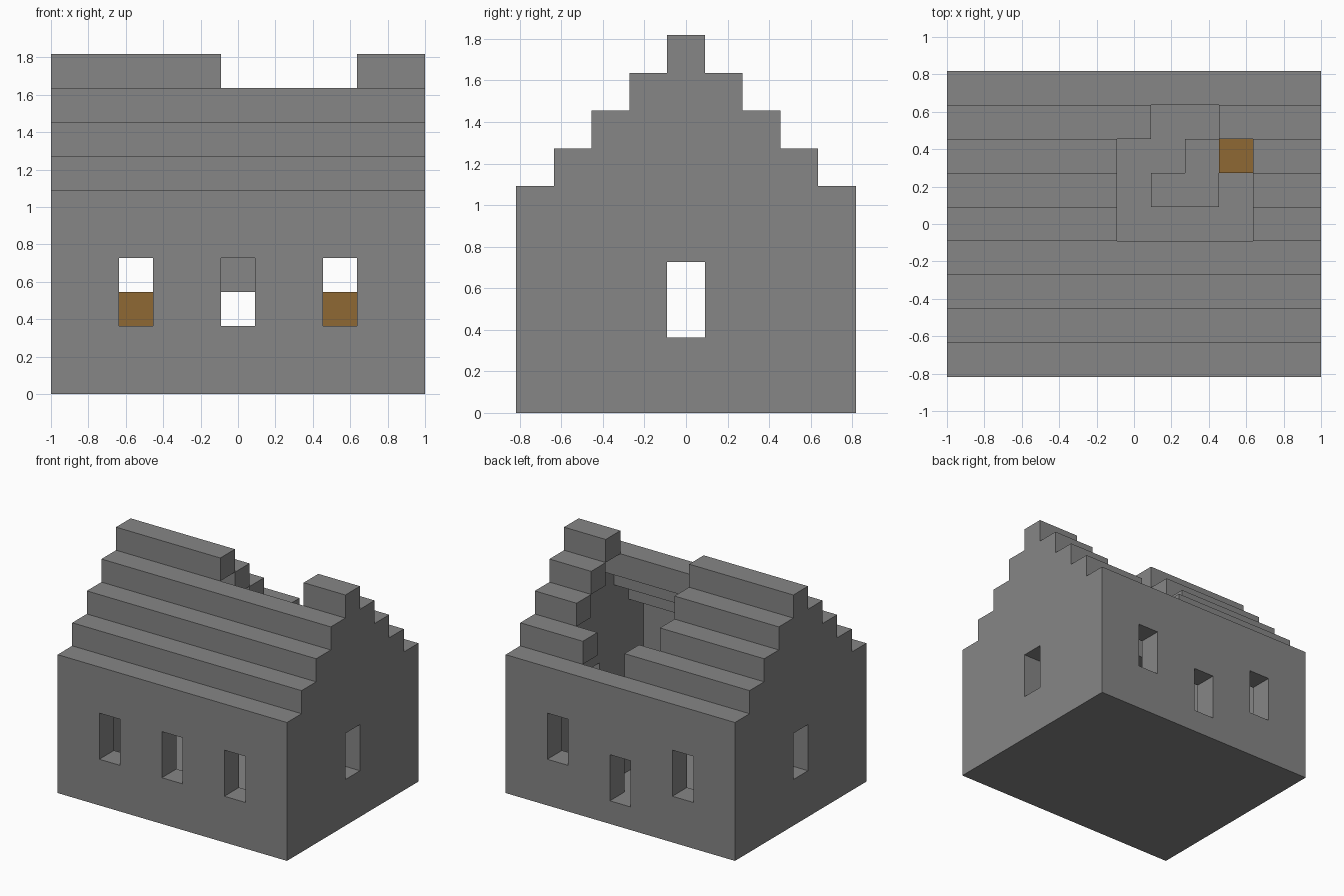
import bpy
import bmesh
from mathutils import Vector

default = bpy.data.objects.get("Cube")
if default:
    bpy.data.objects.remove(default, do_unlink=True)

# The house sits on a block grid: 11 wide, 9 deep, 10 high
W, D = 11, 9
U = 2 / W


def make_material(name, color):
    mat = bpy.data.materials.new(name)
    mat.use_nodes = True
    mat.diffuse_color = color
    mat.node_tree.nodes["Principled BSDF"].inputs["Base Color"].default_value = color
    return mat


STONE = make_material("stone grey", (0.238, 0.238, 0.238, 1))
WOOD = make_material("wood brown", (0.275, 0.141, 0.034, 1))


def point(x, y, z):
    return Vector(((x - W / 2) * U, (y - D / 2) * U, z * U))


def prism(name, profile, x0, x1, mat):
    """Extrude a (y, z) profile from x0 to x1, in block units."""
    bm = bmesh.new()
    face = bm.faces.new([bm.verts.new(point(x0, y, z)) for y, z in profile])
    out = bmesh.ops.extrude_face_region(bm, geom=[face])
    verts = [v for v in out["geom"] if isinstance(v, bmesh.types.BMVert)]
    bmesh.ops.translate(bm, verts=verts, vec=((x1 - x0) * U, 0, 0))
    bmesh.ops.recalc_face_normals(bm, faces=bm.faces)
    mesh = bpy.data.meshes.new(name)
    bm.to_mesh(mesh)
    bm.free()
    mesh.materials.append(mat)
    obj = bpy.data.objects.new(name, mesh)
    bpy.context.collection.objects.link(obj)
    return obj


def box(name, x, y, z, mat=STONE):
    return prism(name, [(y[0], z[0]), (y[1], z[0]), (y[1], z[1]), (y[0], z[1])], *x, mat)


def cut(obj, x, y, z):
    """Cut a window opening through a wall."""
    cutter = box("window_cutter", x, y, z)
    cutter.hide_render = True
    mod = obj.modifiers.new("window", "BOOLEAN")
    mod.operation = "DIFFERENCE"
    mod.solver = "EXACT"
    mod.object = cutter
    bpy.context.view_layer.objects.active = obj
    bpy.ops.object.modifier_apply(modifier=mod.name)
    bpy.data.objects.remove(cutter, do_unlink=True)


# Floor
box("floor", (1, W - 1), (1, D - 1), (0, 1))

# Long walls; the middle opening at the back sits one block lower
for name, y, middle in (("front_wall", 0, 2), ("back_wall", D - 1, 1)):
    wall = box(name, (0, W), (y, y + 1), (0, 6))
    for x, z in ((2, 2), (5, middle), (8, 2)):
        cut(wall, (x, x + 1), (y - 0.5, y + 1.5), (z, z + 2))

# Stepped gable walls
half = [(1, 0), (1, 7)]
for i in range(2, 5):
    half += [(i, i + 5), (i, i + 6)]
gable = half + [(D - y, z) for y, z in reversed(half)]
for name, x in (("right_gable", 0), ("left_gable", W - 1)):
    wall = prism(name, gable, x, x + 1, STONE)
    cut(wall, (x - 0.5, x + 1.5), (4, 5), (2, 4))

# Front roof slope, one hollow step per row
for i in range(1, 4):
    box(f"front_roof_step_{i}", (1, W - 1), (i, i + 1), (i + 5, i + 6))

# Ridge and back slope, broken open by a ragged hole
for i, gap in ((1, (6, 8)), (2, (5, 9)), (3, (5, 9)), (4, (5, 9))):
    y, z = (D - 1 - i, D - i), (i + 5, i + 6)
    box(f"back_roof_step_{i}_right", (1, gap[0]), y, z)
    box(f"back_roof_step_{i}_left", (gap[1], W - 1), y, z)

# Fallen rubble below the hole
prism_y = (5, 6)
box("rubble_front", (6, 8), prism_y, (1, 2))
box("rubble_back", (7, 8), (6, 7), (1, 2))

# Wooden furniture blocks
for name, x in (("right_wood_block", 2), ("left_wood_block", 8)):
    box(name, (x, x + 1), (6, 7), (1, 3), WOOD)
